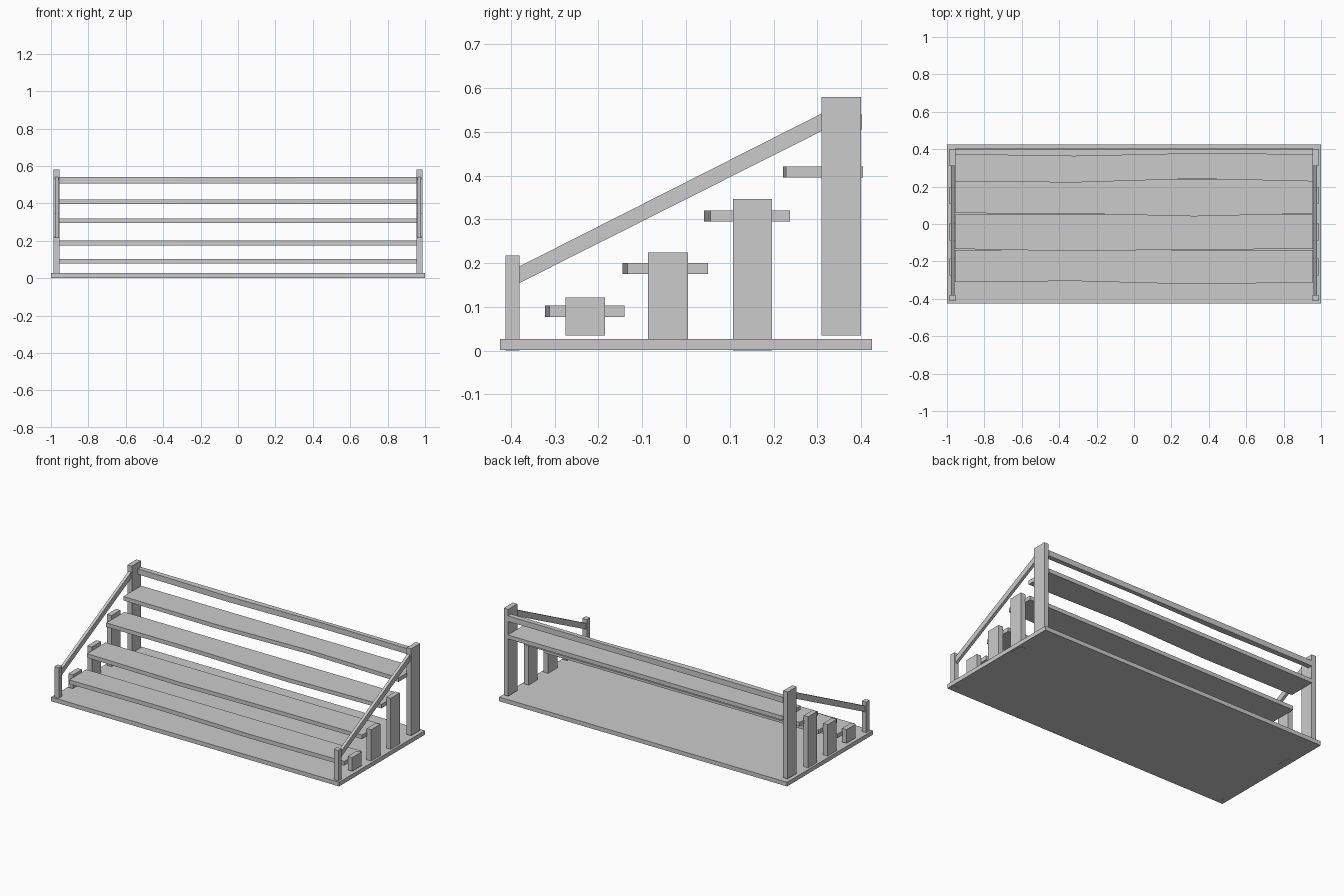
import bpy, bmesh

if "Cube" in bpy.data.objects:
    bpy.data.objects.remove(bpy.data.objects["Cube"])


def prism(name, profile, axis, lo, hi):
    """Extrude a 2D profile along x (profile is y,z) or z (profile is x,y)."""
    def place(a, b, t):
        return (t, a, b) if axis == 'x' else (a, b, t)
    bm = bmesh.new()
    face = bm.faces.new([bm.verts.new(place(a, b, lo)) for a, b in profile])
    ext = bmesh.ops.extrude_face_region(bm, geom=[face])
    verts = [g for g in ext['geom'] if isinstance(g, bmesh.types.BMVert)]
    shift = (hi - lo, 0, 0) if axis == 'x' else (0, 0, hi - lo)
    bmesh.ops.translate(bm, verts=verts, vec=shift)
    bmesh.ops.recalc_face_normals(bm, faces=bm.faces[:])
    mesh = bpy.data.meshes.new(name)
    bm.to_mesh(mesh)
    bm.free()
    ob = bpy.data.objects.new(name, mesh)
    bpy.context.collection.objects.link(ob)
    return ob


def mirror_x(ob):
    mod = ob.modifiers.new("mirror", 'MIRROR')
    mod.use_axis[0] = True
    mod.use_bisect_axis[0] = False


def post(name, y0, y1, z0, z1, x0=0.955, x1=0.986):
    mirror_x(prism(name, [(y0, z0), (y1, z0), (y1, z1), (y0, z1)], 'x', x0, x1))


# Plank with a slightly uneven front edge
def plank(name, front, back, z0, z1):
    xs = (-0.956, -0.32, 0.32, 0.956)
    prism(name, list(zip(xs, front)) + [(xs[3], back), (xs[0], back)], 'z', z0, z1)


# Base board
prism("base_board", [(-1, -0.425), (1, -0.425), (1, 0.425), (-1, 0.425)], 'z', 0.001, 0.027)

# Uprights at both ends, rising towards the back
post("front_post", -0.413, -0.38, 0.0, 0.218)
post("step_post_1", -0.275, -0.185, 0.035, 0.121)
post("step_post_2", -0.087, 0.004, 0.015, 0.224)
post("step_post_3", 0.107, 0.197, 0.0, 0.347)
post("back_post", 0.31, 0.40, 0.035, 0.58)

# Sloped side rails
mirror_x(prism("side_rail", [(-0.382, 0.154), (0.312, 0.503), (0.312, 0.543), (-0.382, 0.192)],
               'x', 0.96, 0.978))

# Stepped planks
plank("step_plank_1", (-0.310, -0.305, -0.322, -0.312), -0.14, 0.077, 0.103)
plank("step_plank_2", (-0.133, -0.145, -0.136, -0.134), 0.05, 0.175, 0.200)
plank("step_plank_3", (0.058, 0.056, 0.041, 0.056), 0.238, 0.295, 0.320)
plank("step_plank_4", (0.228, 0.222, 0.242, 0.228), 0.404, 0.396, 0.421)

# Top back rail
plank("back_rail", (0.372, 0.362, 0.376, 0.371), 0.402, 0.505, 0.540)
